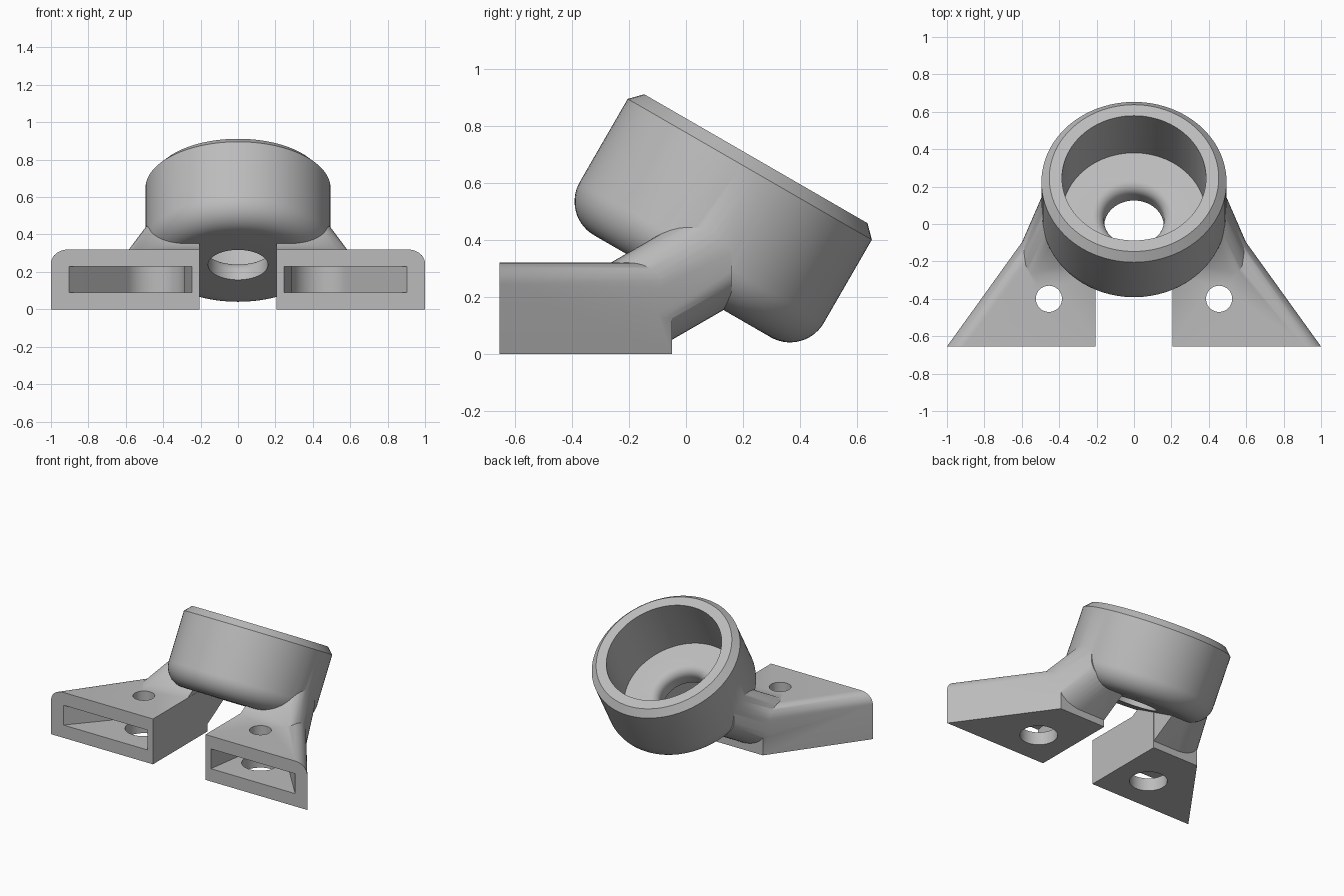
import bpy, bmesh, math
from mathutils import Matrix, Vector

cube = bpy.data.objects.get("Cube")
if cube:
    bpy.data.objects.remove(cube)

grey = bpy.data.materials.new("light_grey")
grey.use_nodes = True
colour = (0.5, 0.5, 0.5, 1)
grey.diffuse_color = colour
grey.node_tree.nodes["Principled BSDF"].inputs["Base Color"].default_value = colour

TILT = Matrix.Translation((0, -0.013, 0.2375)) @ Matrix.Rotation(math.radians(-30), 4, 'X')
FOOT_TOP = 0.32
INNER = 0.205
HOLE = Vector((0.455, -0.40))


def finish(bm, name):
    bmesh.ops.recalc_face_normals(bm, faces=bm.faces)
    mesh = bpy.data.meshes.new(name)
    bm.to_mesh(mesh)
    bm.free()
    mesh.materials.append(grey)
    ob = bpy.data.objects.new(name, mesh)
    bpy.context.collection.objects.link(ob)
    return ob


def arc(cx, cy, r, a0, a1, n):
    angles = [math.radians(a0 + (a1 - a0) * i / n) for i in range(n + 1)]
    return [(cx + r * math.cos(a), cy + r * math.sin(a)) for a in angles]


def lathe(name, profile, matrix, steps=96):
    bm = bmesh.new()
    verts = [bm.verts.new((r, 0, z)) for r, z in profile]
    edges = [bm.edges.new(pair) for pair in zip(verts, verts[1:])]
    bmesh.ops.spin(bm, geom=verts + edges, cent=(0, 0, 0), axis=(0, 0, 1),
                   angle=math.tau, steps=steps, use_duplicate=False)
    bmesh.ops.remove_doubles(bm, verts=bm.verts, dist=1e-5)
    bm.transform(matrix)
    return finish(bm, name)


def loft(name, start, end, side, round_edge=None):
    """Solid between two matching outlines, mirrored when side is -1."""
    bm = bmesh.new()
    rings = [[bm.verts.new((x * side, y, z)) for x, y, z in ring] for ring in (start, end)]
    n = len(start)
    for ring in rings:
        bm.faces.new(ring)
    for i in range(n):
        j = (i + 1) % n
        bm.faces.new((rings[0][i], rings[0][j], rings[1][j], rings[1][i]))
    if round_edge:
        edge = bm.edges.get([rings[1][i] for i in round_edge])
        bmesh.ops.bevel(bm, geom=[edge], offset=0.075, segments=10,
                        profile=0.5, affect='EDGES')
    return finish(bm, name)


def prism(name, outline, z0, z1, side, round_edge=None):
    return loft(name, [(x, y, z0) for x, y in outline],
                [(x, y, z1) for x, y in outline], side, round_edge)


def combine(target, tool, operation):
    mod = target.modifiers.new(tool.name, 'BOOLEAN')
    mod.object, mod.operation, mod.solver = tool, operation, 'EXACT'
    graph = bpy.context.evaluated_depsgraph_get()
    mesh = bpy.data.meshes.new_from_object(target.evaluated_get(graph))
    target.modifiers.clear()
    target.data = mesh
    bpy.data.objects.remove(tool)


# Tilted cup: rounded base, chamfered rim
body = lathe("tilted_cup_bracket",
             [(0, 0)] + arc(0.358, 0.137, 0.137, -90, 0, 14)
             + [(0.495, 0.474), (0.453, 0.517), (0, 0.517)], TILT)

foot_outline = [(INNER, -0.655), (1, -0.655), (0.565, -0.05), (INNER, -0.05)]

# Arm cross-section (x, z) where it leaves the foot
crown = [(0.46 + 0.14 * math.sin(a), 0.20 + 0.215 * math.cos(a))
         for a in [math.pi / 2 * i / 12 for i in range(13)]]
belly = [(0.42 + 0.18 * math.cos(a), 0.14 - 0.12 * math.sin(a))
         for a in [math.pi / 2 * i / 8 for i in range(9)]]
section = crown + belly


def arm_ring(y):
    d = y + 0.1
    ring = [(x - 0.435 * d, y, z + 0.577 * d) for x, z in section]
    low, high = ring[-1][2], ring[0][2]
    return ring + [(INNER + 0.001, y, low), (INNER + 0.001, y, high)]


for side in (1, -1):
    combine(body, prism("foot", foot_outline, 0, FOOT_TOP, side, (1, 2)), 'UNION')
    combine(body, loft("arm", arm_ring(-0.3), arm_ring(0.16), side), 'UNION')

# Trim the arms flush with the ground
combine(body, prism("ground_trim", [(-2, -2), (2, -2), (2, 2), (-2, 2)], -1, 0, 1), 'DIFFERENCE')

# Bowl with a round-lipped drain hole
combine(body, lathe("bowl_cutter",
                    [(0, -0.2), (0.16, -0.2)] + arc(0.22, 0.06, 0.06, 180, 90, 8)
                    + [(0.385, 0.12), (0.385, 0.7), (0, 0.7)], TILT), 'DIFFERENCE')

# Front slots and screw holes
slot = [(0.24, -0.7), (0.944, -0.7)] + arc(HOLE.x, HOLE.y, 0.17, 36, 180, 20)
for side in (1, -1):
    combine(body, prism("slot_cutter", slot, 0.09, 0.23, side), 'DIFFERENCE')
    for radius, z0, z1 in ((0.07, 0.15, 0.5), (0.12, -0.1, 0.15)):
        place = Matrix.Translation((HOLE.x * side, HOLE.y, 0))
        combine(body, lathe("screw_cutter", [(0, z0), (radius, z0), (radius, z1), (0, z1)],
                            place, 48), 'DIFFERENCE')

bpy.ops.object.select_all(action='DESELECT')
body.select_set(True)
bpy.context.view_layer.objects.active = body
bpy.ops.object.shade_smooth_by_angle(angle=math.radians(30))
